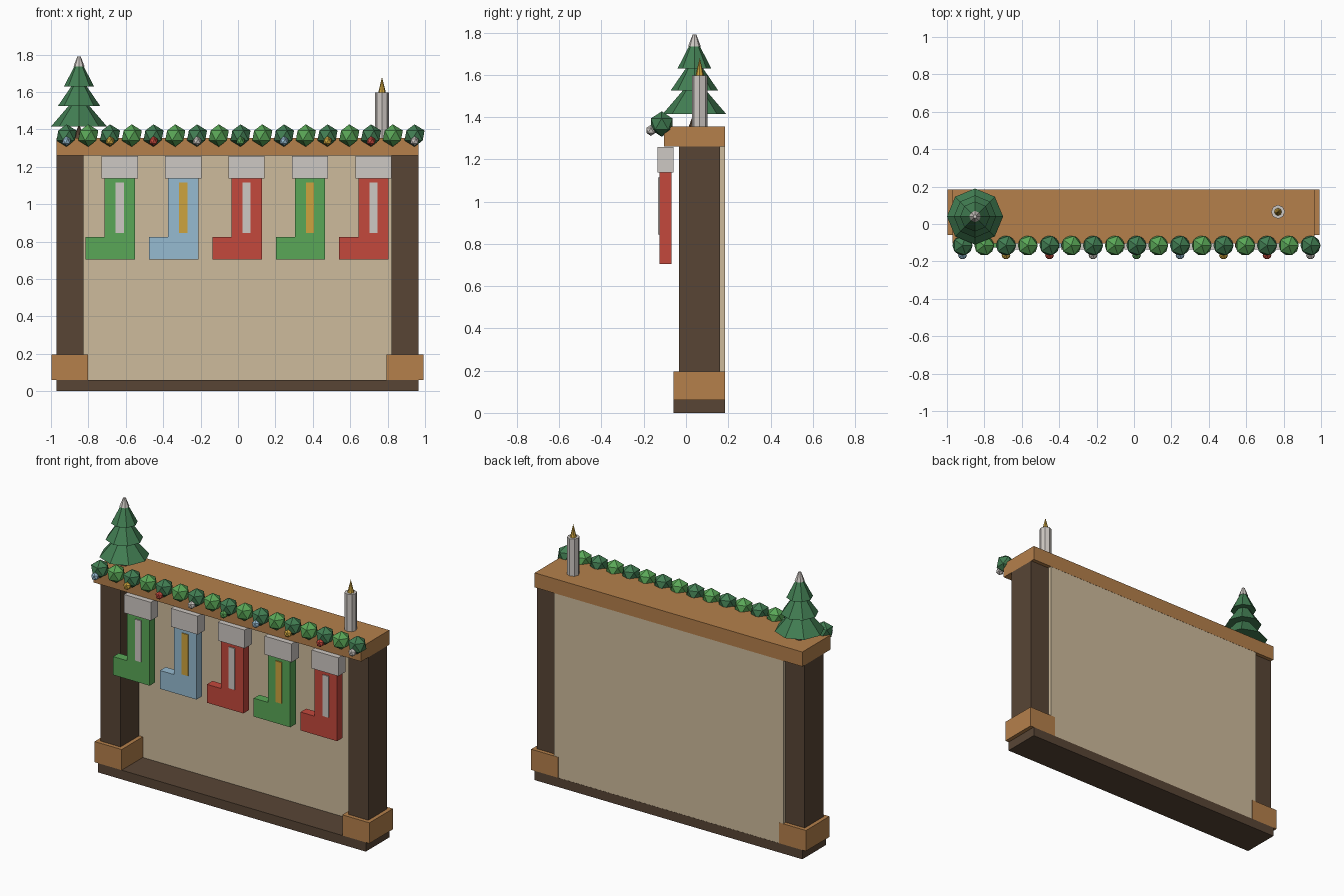
import bpy, bmesh
from mathutils import Matrix, Vector

cube = bpy.data.objects.get("Cube")
if cube:
    bpy.data.objects.remove(cube, do_unlink=True)


def material(name, *rgb):
    """Make a flat material from 0-255 display values."""
    lin = [((c / 255 + 0.055) / 1.055) ** 2.4 for c in rgb] + [1]
    m = bpy.data.materials.new(name)
    m.use_nodes = True
    m.diffuse_color = lin
    shader = next(n for n in m.node_tree.nodes if n.type == 'BSDF_PRINCIPLED')
    shader.inputs["Base Color"].default_value = lin
    return m


OAK = material("light wood", 181, 128, 75)
WALNUT = material("dark wood", 88, 69, 53)
BEIGE = material("beige plaster", 206, 187, 156)
WHITE = material("warm white", 206, 200, 195)
RED = material("red", 196, 72, 60)
GREEN = material("bright green", 90, 167, 87)
PINE = material("pine green", 66, 126, 83)
BLUE = material("light blue", 150, 187, 209)
GOLD = material("gold", 206, 164, 62)


def finish(name, bm, mat):
    bmesh.ops.recalc_face_normals(bm, faces=bm.faces)
    me = bpy.data.meshes.new(name)
    bm.to_mesh(me)
    bm.free()
    me.materials.append(mat)
    ob = bpy.data.objects.new(name, me)
    bpy.context.collection.objects.link(ob)
    return ob


def box(name, mat, x, y, z):
    """Box from (min, max) pairs on each axis."""
    bm = bmesh.new()
    bmesh.ops.create_cube(bm, size=1)
    for v in bm.verts:
        v.co = [(a + b) / 2 + c * (b - a) for (a, b), c in zip((x, y, z), v.co)]
    return finish(name, bm, mat)


def cone(name, mat, x, y, z0, z1, r0, r1=0.0, sides=8):
    bm = bmesh.new()
    bmesh.ops.create_cone(bm, cap_ends=True, segments=sides, radius1=r0, radius2=r1,
                          depth=z1 - z0,
                          matrix=Matrix.Translation((x, y, (z0 + z1) / 2)))
    return finish(name, bm, mat)


def ball(name, mat, x, y, z, r):
    bm = bmesh.new()
    bmesh.ops.create_icosphere(bm, subdivisions=1, radius=r,
                               matrix=Matrix.Translation((x, y, z)))
    return finish(name, bm, mat)


def extruded(name, mat, outline, y0, y1):
    """Front outline in x and z, extruded along y."""
    bm = bmesh.new()
    face = bm.faces.new([bm.verts.new((x, y0, z)) for x, z in outline])
    ext = bmesh.ops.extrude_face_region(bm, geom=[face])
    verts = [g for g in ext["geom"] if isinstance(g, bmesh.types.BMVert)]
    bmesh.ops.translate(bm, verts=verts, vec=Vector((0, y1 - y0, 0)))
    return finish(name, bm, mat)


# Fireplace frame
MID, BACK, FLOOR, SHELF, TOP = -0.003, 0.185, 0.06, 1.26, 1.355
wide = (MID - 0.968, MID + 0.968)
box("hearth_base", WALNUT, wide, (-0.058, BACK), (0, FLOOR))
box("mantel_shelf", OAK, wide, (-0.105, BACK), (SHELF, TOP))
box("back_panel", BEIGE, (MID - 0.83, MID + 0.83), (0.16, BACK - 0.001), (FLOOR, SHELF))
for side, sign in (("left", 1), ("right", -1)):
    cx = MID + sign * 0.896
    box(side + "_column", WALNUT, (cx - 0.072, cx + 0.072), (-0.032, 0.16), (FLOOR, SHELF))
    box(side + "_plinth", OAK, (cx - 0.098, cx + 0.098), (-0.058, BACK), (FLOOR, 0.195))

# Stockings with cuff and stripe
pairs = ((GREEN, WHITE), (BLUE, GOLD), (RED, WHITE), (GREEN, GOLD), (RED, WHITE))
for i, (cloth, trim) in enumerate(pairs):
    x = -0.632 + i * 0.339
    l, r, toe, sole, instep, cuff = x - 0.081, x + 0.081, x - 0.183, 0.705, 0.825, 1.138
    extruded(f"stocking_{i + 1}", cloth,
             [(toe, sole), (r, sole), (r, cuff), (l, cuff), (l, instep), (toe, instep)],
             -0.126, -0.068)
    box(f"stocking_cuff_{i + 1}", WHITE, (x - 0.097, x + 0.097), (-0.136, -0.06), (cuff, 1.258))
    box(f"stocking_stripe_{i + 1}", trim, (x - 0.022, x + 0.022), (-0.132, -0.125), (0.845, 1.115))

# Garland of alternating tufts, with a bulb in front of every other one
bulbs = (BLUE, GOLD, RED, WHITE, GREEN)
for i in range(17):
    x = -0.917 + i * 0.1163
    ball(f"garland_tuft_{i + 1}", GREEN if i % 2 else PINE, x, -0.115, 1.367, 0.06)
    if i % 2 == 0:
        n = i // 2
        ball(f"garland_bulb_{n + 1}", bulbs[n % 5], x, -0.166, 1.337, 0.026)

# Small tree
TX, TY = -0.85, 0.04
cone("tree_trunk", WALNUT, TX, TY, TOP, 1.43, 0.027)
for i, (z0, z1, r) in enumerate(((1.415, 1.59, 0.15), (1.525, 1.69, 0.113), (1.63, 1.785, 0.08))):
    cone(f"tree_tier_{i + 1}", PINE, TX, TY, z0, z1, r)
cone("tree_snow_tip", WHITE, TX, TY, 1.735, 1.79, 0.03, 0.009)

# Candle
CX, CY = 0.77, 0.065
cone("candle", WHITE, CX, CY, TOP, 1.598, 0.037, 0.037)
cone("candle_flame", GOLD, CX, CY, 1.598, 1.68, 0.02)
